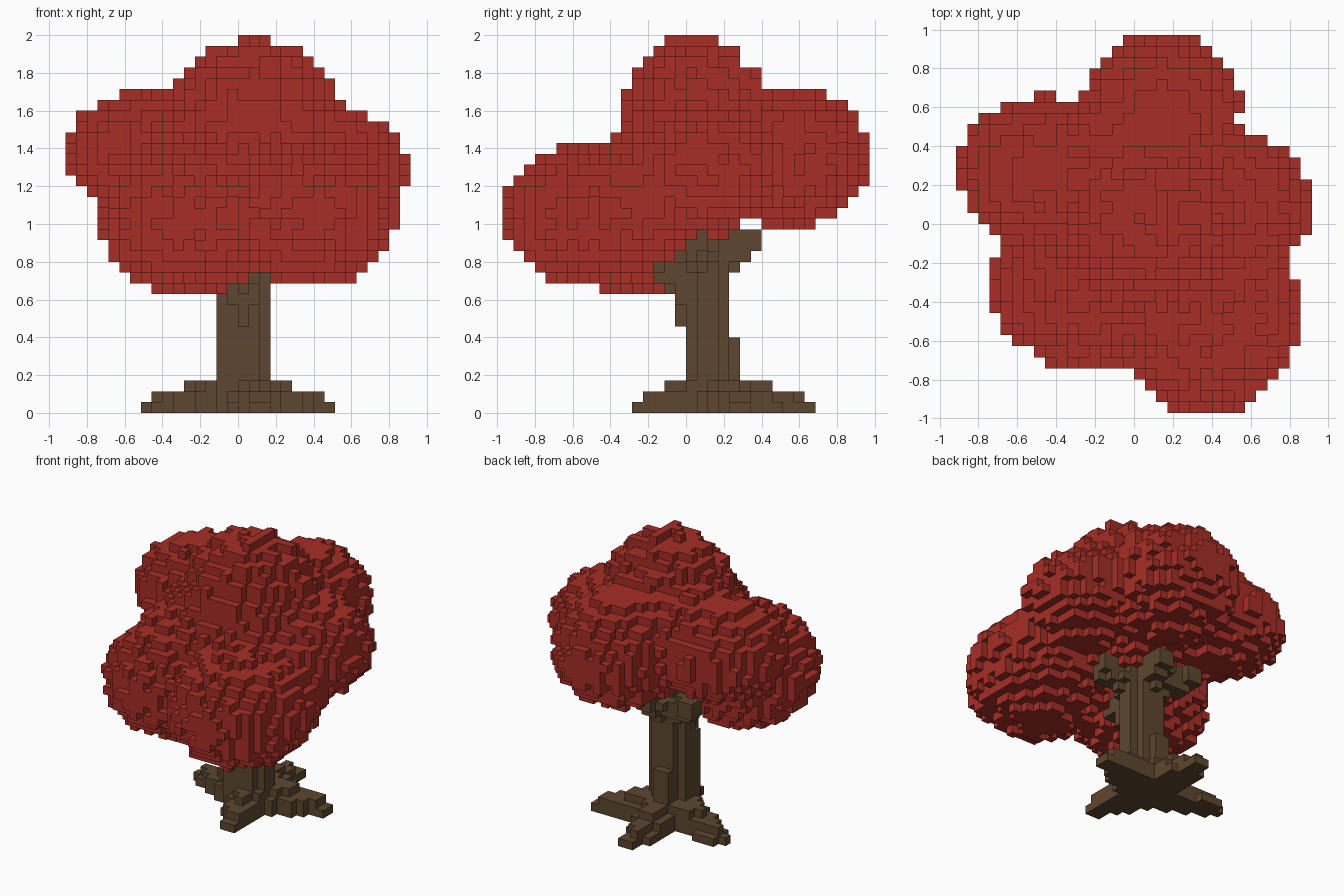
import bpy
import random
from mathutils import Vector

random.seed(4)
V = 2 / 35  # voxel edge length

old = bpy.data.objects.get("Cube")
if old:
    bpy.data.objects.remove(old, do_unlink=True)


def material(name, rgb):
    m = bpy.data.materials.new(name)
    m.use_nodes = True
    m.diffuse_color = (*rgb, 1)
    m.node_tree.nodes["Principled BSDF"].inputs["Base Color"].default_value = (*rgb, 1)
    return m


def ellipsoid_depth(p, centre, radii):
    return sum(((a - c) / r) ** 2 for a, c, r in zip(p, centre, radii)) ** 0.5


def in_box(p, low, high):
    return all(a < b < c for a, b, c in zip(low, p, high))


def in_limb(p, start, end, r0, r1):
    """Tapered rounded limb between two points."""
    a, b = Vector(start), Vector(end)
    t = max(0, min(1, (p - a).dot(b - a) / (b - a).length_squared))
    return (p - a.lerp(b, t)).length < r0 + (r1 - r0) * t


def fill(inside):
    """Collect the grid cells whose centre satisfies the rule."""
    return {(i, j, k)
            for i in range(-16, 16) for j in range(-17, 17) for k in range(35)
            if inside(Vector((i + 0.5, j + 0.5, k + 0.5)) * V)}


def voxel_object(name, cells, mat):
    """Make a mesh from only the exposed faces of the cells."""
    index, faces = {}, []
    for cell in sorted(cells):
        for axis in range(3):
            u, w = (axis + 1) % 3, (axis + 2) % 3
            for side in (0, 1):
                neighbour = list(cell)
                neighbour[axis] += 2 * side - 1
                if tuple(neighbour) in cells:
                    continue
                ring = []
                for du, dw in ((0, 0), (1, 0), (1, 1), (0, 1)):
                    c = list(cell)
                    c[axis] += side
                    c[u] += du
                    c[w] += dw
                    ring.append(index.setdefault(tuple(c), len(index)))
                faces.append(ring if side else ring[::-1])
    mesh = bpy.data.meshes.new(name)
    mesh.from_pydata([Vector(c) * V for c in index], [], faces)
    mesh.materials.append(mat)
    obj = bpy.data.objects.new(name, mesh)
    bpy.context.collection.objects.link(obj)


leaf_red = material("leaf red", (0.385, 0.027, 0.019))
bark_brown = material("bark brown", (0.11, 0.062, 0.029))

# Canopy lobes: centre, radii
LOBES = [
    ((0.07, 0.05, 1.45), (0.48, 0.41, 0.54)),    # crown
    ((-0.45, 0.27, 1.40), (0.46, 0.39, 0.32)),   # right side, high
    ((0.14, 0.55, 1.35), (0.42, 0.42, 0.37)),    # back
    ((0.47, 0.10, 1.29), (0.43, 0.40, 0.32)),    # left side
    ((0.38, -0.50, 1.05), (0.47, 0.47, 0.37)),   # front left, low
    ((-0.27, -0.30, 1.02), (0.46, 0.45, 0.39)),  # front right, low
    ((0.0, -0.03, 1.29), (0.62, 0.44, 0.27)),    # middle
    ((0.42, -0.20, 1.12), (0.38, 0.26, 0.35)),   # between the left lobes
    ((-0.20, 0.30, 1.46), (0.38, 0.33, 0.29)),   # between right and back lobes
]


def canopy_rule(p):
    """Softly blended lobes with a rough leafy surface."""
    depth = sum(ellipsoid_depth(p, *lobe) ** -16 for lobe in LOBES) ** (-1 / 16)
    return depth < 1 + random.uniform(-0.07, 0.04)


# Trunk: plus-shaped column with ribs, and branches under the canopy
TRUNK = [
    ((-0.06, 0, 0), (0.12, 0.23, 1.05)),
    ((-0.12, 0.05, 0), (0.18, 0.18, 1.0)),
    ((-0.12, 0, 0), (0.06, 0.18, 0.63)),
    ((0, -0.06, 0.45), (0.06, 0.01, 0.75)),
    ((-0.06, -0.06, 0.57), (0.12, 0.01, 0.75)),
    ((-0.06, 0.2, 0), (0.06, 0.29, 0.4)),
]
FORK = (0.03, 0.12, 0.78)
BRANCHES = [(0.03, -0.1, 0.73), (0.05, 0.34, 0.92),
            (-0.23, 0.27, 0.92), (0.29, 0.03, 0.9)]


def trunk_rule(p):
    return (any(in_box(p, *b) for b in TRUNK)
            or any(in_limb(p, FORK, tip, 0.1, 0.075) for tip in BRANCHES))


# Roots spreading along the ground
FOOT = (0.03, 0.14, 0.06)
ROOT_TIPS = [(0.46, 0.3, 0.03), (-0.02, 0.63, 0.03),
             (-0.46, 0.26, 0.03), (0.11, -0.23, 0.03)]


def root_rule(p):
    return any(in_limb(p, FOOT, tip, 0.17, 0.06) for tip in ROOT_TIPS)


trunk_cells = fill(trunk_rule)
root_cells = fill(root_rule) - trunk_cells
canopy_cells = fill(canopy_rule) - trunk_cells
voxel_object("canopy", canopy_cells, leaf_red)
voxel_object("trunk", trunk_cells, bark_brown)
voxel_object("roots", root_cells, bark_brown)
